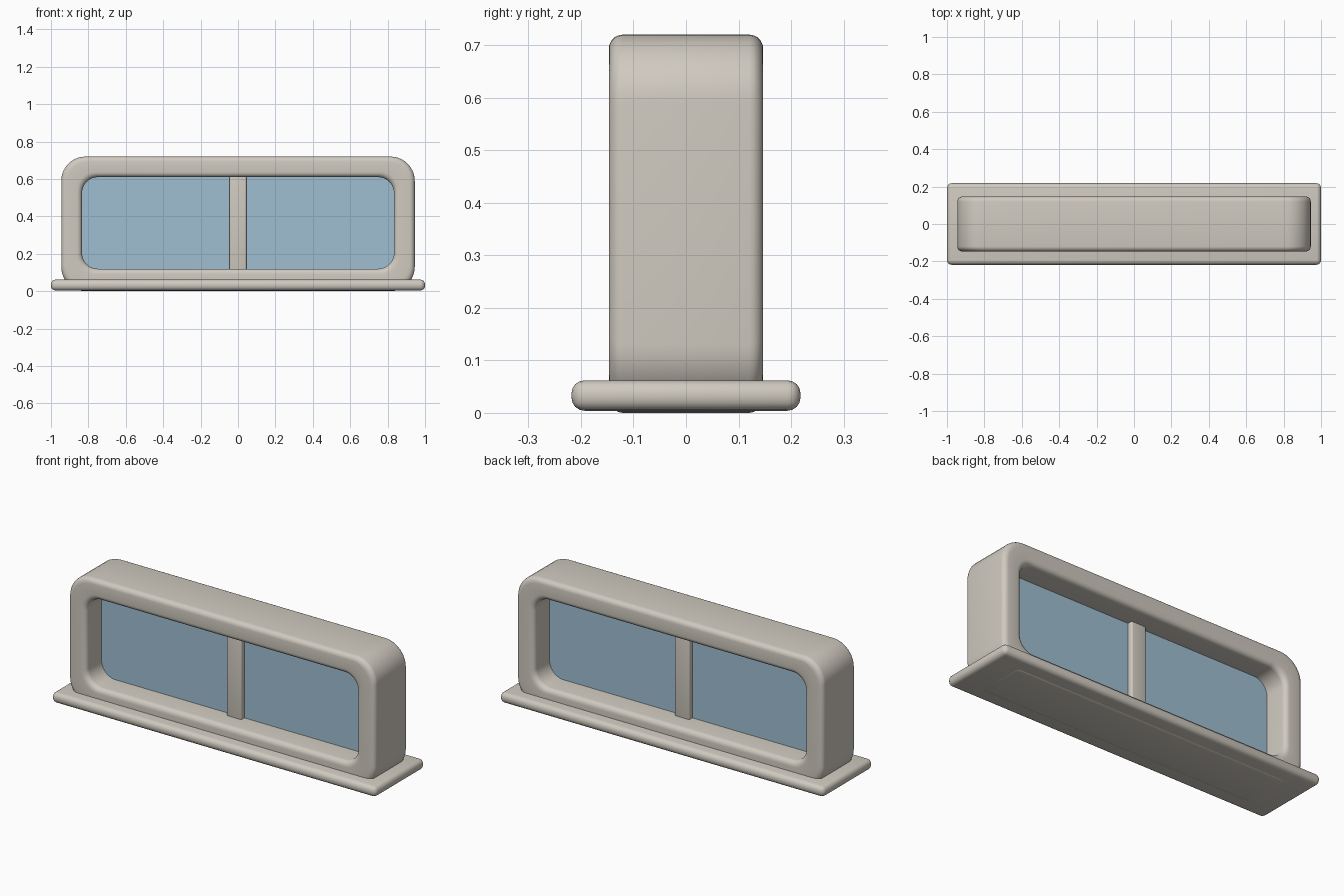
import bpy
import bmesh
from math import pi, sin, cos, radians

cube = bpy.data.objects.get("Cube")
if cube:
    bpy.data.objects.remove(cube, do_unlink=True)


def material(name, rgb):
    m = bpy.data.materials.new(name)
    m.use_nodes = True
    m.diffuse_color = (*rgb, 1)
    m.node_tree.nodes["Principled BSDF"].inputs["Base Color"].default_value = (*rgb, 1)
    return m


stone = material("warm grey", (0.63, 0.59, 0.525))
blue = material("pale blue glass", (0.35, 0.52, 0.65))


def rounded_rect(hx, hz, r, steps):
    """Points of a rounded rectangle around the origin."""
    pts = []
    for k, (sx, sz) in enumerate([(1, 1), (-1, 1), (-1, -1), (1, -1)]):
        for i in range(steps + 1):
            a = (k + i / steps) * pi / 2
            pts.append((sx * (hx - r) + r * cos(a), sz * (hz - r) + r * sin(a)))
    return pts


def finish(bm, name, mat):
    bmesh.ops.recalc_face_normals(bm, faces=bm.faces)
    mesh = bpy.data.meshes.new(name)
    bm.to_mesh(mesh)
    bm.free()
    mesh.materials.append(mat)
    obj = bpy.data.objects.new(name, mesh)
    bpy.context.collection.objects.link(obj)
    bpy.ops.object.select_all(action="DESELECT")
    obj.select_set(True)
    bpy.context.view_layer.objects.active = obj
    bpy.ops.object.shade_smooth_by_angle(angle=radians(35))
    return obj


def soft_box(name, size, z, bevel, mat):
    """Box with every edge rounded."""
    bm = bmesh.new()
    bmesh.ops.create_cube(bm, size=1)
    bmesh.ops.scale(bm, vec=size, verts=bm.verts)
    bmesh.ops.translate(bm, vec=(0, 0, z), verts=bm.verts)
    bmesh.ops.bevel(bm, geom=bm.edges[:], offset=bevel, segments=4,
                    profile=0.5, affect="EDGES")
    return finish(bm, name, mat)


def window_frame():
    """Soft rectangular section swept around a rounded rectangle."""
    wall, depth = 0.11, 0.294
    bm = bmesh.new()
    loops = []
    for u, y in rounded_rect(wall / 2, depth / 2, 0.027, 5):
        t = u / wall + 0.5          # 0 at the opening, 1 at the outside
        outline = rounded_rect(0.834 + 0.111 * t, 0.245 + 0.115 * t,
                               0.085 + 0.045 * t, 10)
        zc = 0.365 - 0.005 * t
        loops.append([bm.verts.new((x, y, zc + z)) for x, z in outline])
    n = len(loops[0])
    for a, b in zip(loops, loops[1:] + loops[:1]):
        for i in range(n):
            j = (i + 1) % n
            bm.faces.new((a[i], a[j], b[j], b[i]))
    return finish(bm, "window_frame", stone)


def glass_pane():
    """Thin rounded sheet tucked into the frame."""
    bm = bmesh.new()
    outline = rounded_rect(0.85, 0.26, 0.09, 10)
    face = bm.faces.new([bm.verts.new((x, -0.01, 0.365 + z)) for x, z in outline])
    side = bmesh.ops.extrude_face_region(bm, geom=[face], use_keep_orig=True)
    moved = [v for v in side["geom"] if isinstance(v, bmesh.types.BMVert)]
    bmesh.ops.translate(bm, vec=(0, 0.02, 0), verts=moved)
    return finish(bm, "glass_pane", blue)


window_frame()
glass_pane()

# Centre bar and the sill
soft_box("centre_bar", (0.092, 0.075, 0.53), 0.365, 0.01, stone)
soft_box("sill", (2.0, 0.436, 0.058), 0.033, 0.025, stone)
